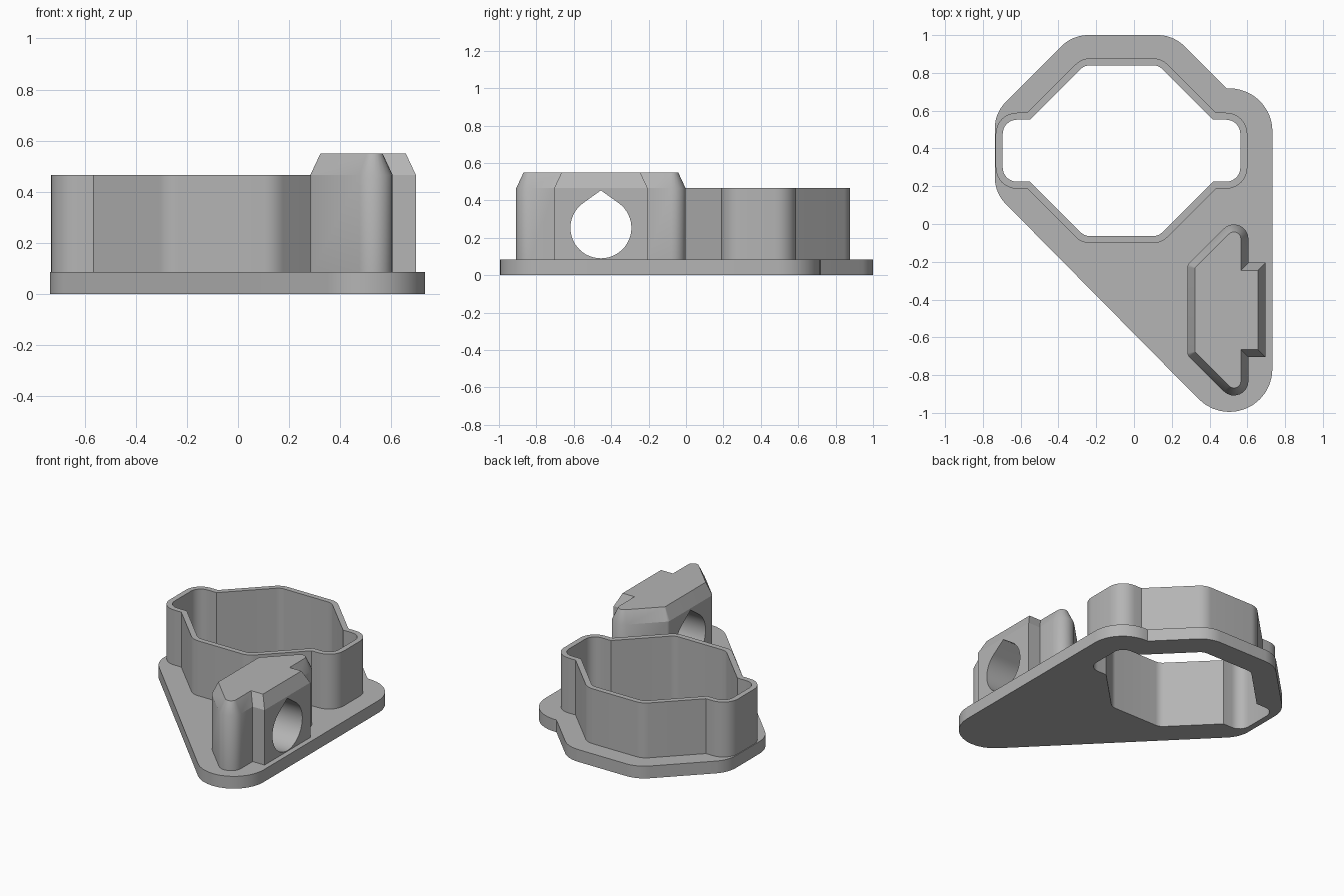
import bpy, bmesh, math
from mathutils import Vector

cube = bpy.data.objects.get("Cube")
if cube:
    bpy.data.objects.remove(cube, do_unlink=True)

grey = bpy.data.materials.new("plain grey")
grey.use_nodes = True
colour = (0.46, 0.46, 0.46, 1)
grey.diffuse_color = colour
grey.node_tree.nodes["Principled BSDF"].inputs["Base Color"].default_value = colour

BASE_TOP, COLLAR_TOP, BLOCK_TOP = 0.085, 0.465, 0.55
WALL, CHAMFER = 0.037, 0.04


def rounded(corners, inset=0.0, steps=8):
    """Counter-clockwise outline from (x, y, radius) corners, moved inward by inset."""
    pts = []
    for i, (x, y, r) in enumerate(corners):
        p = Vector((x, y))
        before = Vector(corners[i - 1][:2])
        after = Vector(corners[(i + 1) % len(corners)][:2])
        d1, d2 = (p - before).normalized(), (after - p).normalized()
        n1, n2 = Vector((-d1.y, d1.x)), Vector((-d2.y, d2.x))
        miter = (n1 + n2) / (1 + n1.dot(n2))
        side = 1 if d1.cross(d2) > 0 else -1
        p = p + miter * inset
        if r == 0:
            pts.append(p)
            continue
        r = max(r - side * inset, 0.004)
        centre = p + miter * r * side
        start = -n1 * side
        turn = d1.angle_signed(d2) * -1
        for k in range(steps + 1):
            a = turn * k / steps
            c, s = math.cos(a), math.sin(a)
            pts.append(centre + r * Vector((start.x * c - start.y * s,
                                            start.x * s + start.y * c)))
    return pts


def loft(name, sections, ring=False):
    """Join equal-length 3D loops; a ring closes on itself, otherwise ends are capped."""
    bm = bmesh.new()
    loops = [[bm.verts.new(p) for p in pts] for pts in sections]
    pairs = list(zip(loops, loops[1:]))
    if ring:
        pairs.append((loops[-1], loops[0]))
    else:
        bm.faces.new(loops[0])
        bm.faces.new(loops[-1])
    for a, b in pairs:
        for i in range(len(a)):
            j = (i + 1) % len(a)
            bm.faces.new((a[i], a[j], b[j], b[i]))
    bmesh.ops.recalc_face_normals(bm, faces=bm.faces)
    mesh = bpy.data.meshes.new(name)
    bm.to_mesh(mesh)
    bm.free()
    mesh.materials.append(grey)
    obj = bpy.data.objects.new(name, mesh)
    bpy.context.collection.objects.link(obj)
    return obj


def at_z(pts, z):
    return [(p.x, p.y, z) for p in pts]


def activate(obj):
    bpy.ops.object.select_all(action='DESELECT')
    obj.select_set(True)
    bpy.context.view_layer.objects.active = obj


def cut(obj, cutter):
    cutter.hide_render = True
    mod = obj.modifiers.new("opening", 'BOOLEAN')
    mod.operation = 'DIFFERENCE'
    mod.solver = 'EXACT'
    mod.object = cutter
    activate(obj)
    bpy.ops.object.modifier_apply(modifier=mod.name)
    bpy.data.objects.remove(cutter, do_unlink=True)


# Eared octagonal opening, one quarter mirrored around its centre
quarter = [(0.629, 0.164, 0.075), (0.484, 0.164, 0), (0.196, 0.452, 0.07)]
opening = []
for sx, sy in ((1, 1), (-1, 1), (-1, -1), (1, -1)):
    part = quarter if sx * sy > 0 else quarter[::-1]
    opening += [(-0.066 + sx * x, 0.388 + sy * y, r) for x, y, r in part]
inner, outer = rounded(opening), rounded(opening, -WALL)

# Base plate with the opening cut through
plate = rounded([(0.733, -1.322, 0.228), (0.733, 0.718, 0.228), (0.49, 0.718, 0),
                 (0.208, 1.0, 0.2), (-0.325, 1.0, 0.2), (-0.737, 0.588, 0.2),
                 (-0.737, 0.165, 0.2)], steps=12)
base = loft("base_plate", [at_z(plate, 0), at_z(plate, BASE_TOP)])
cut(base, loft("opening_cutter", [at_z(inner, -0.1), at_z(inner, 0.2)]))

# Thin upright collar around the opening
collar = loft("collar", [at_z(inner, BASE_TOP), at_z(outer, BASE_TOP),
                         at_z(outer, COLLAR_TOP), at_z(inner, COLLAR_TOP)], ring=True)

# Chamfered block with a side tab, mirrored front to back
MID = -0.455
half = [(0.697, 0.25, 0), (0.606, 0.25, 0), (0.606, 0.562, 0.077), (0.283, 0.239, 0.03)]
body = [(x, MID + y, r) for x, y, r in half]
body += [(x, MID - y, r) for x, y, r in half[::-1]]
wide, narrow = rounded(body), rounded(body, CHAMFER)
block = loft("clamp_block", [at_z(wide, BASE_TOP), at_z(wide, COLLAR_TOP),
                             at_z(narrow, BLOCK_TOP)])

# Teardrop bore through the block
R, TIP, CZ = 0.163, 0.2, 0.253
lean = math.acos(R / TIP)
drop = [(MID, CZ + TIP)]
for k in range(41):
    a = math.pi / 2 + lean + (2 * math.pi - 2 * lean) * k / 40
    drop.append((MID + R * math.cos(a), CZ + R * math.sin(a)))
cut(block, loft("bore_cutter", [[(x, y, z) for y, z in drop] for x in (0.1, 0.9)]))

for obj in (base, collar, block):
    activate(obj)
    bpy.ops.object.shade_smooth_by_angle(angle=math.radians(25))
